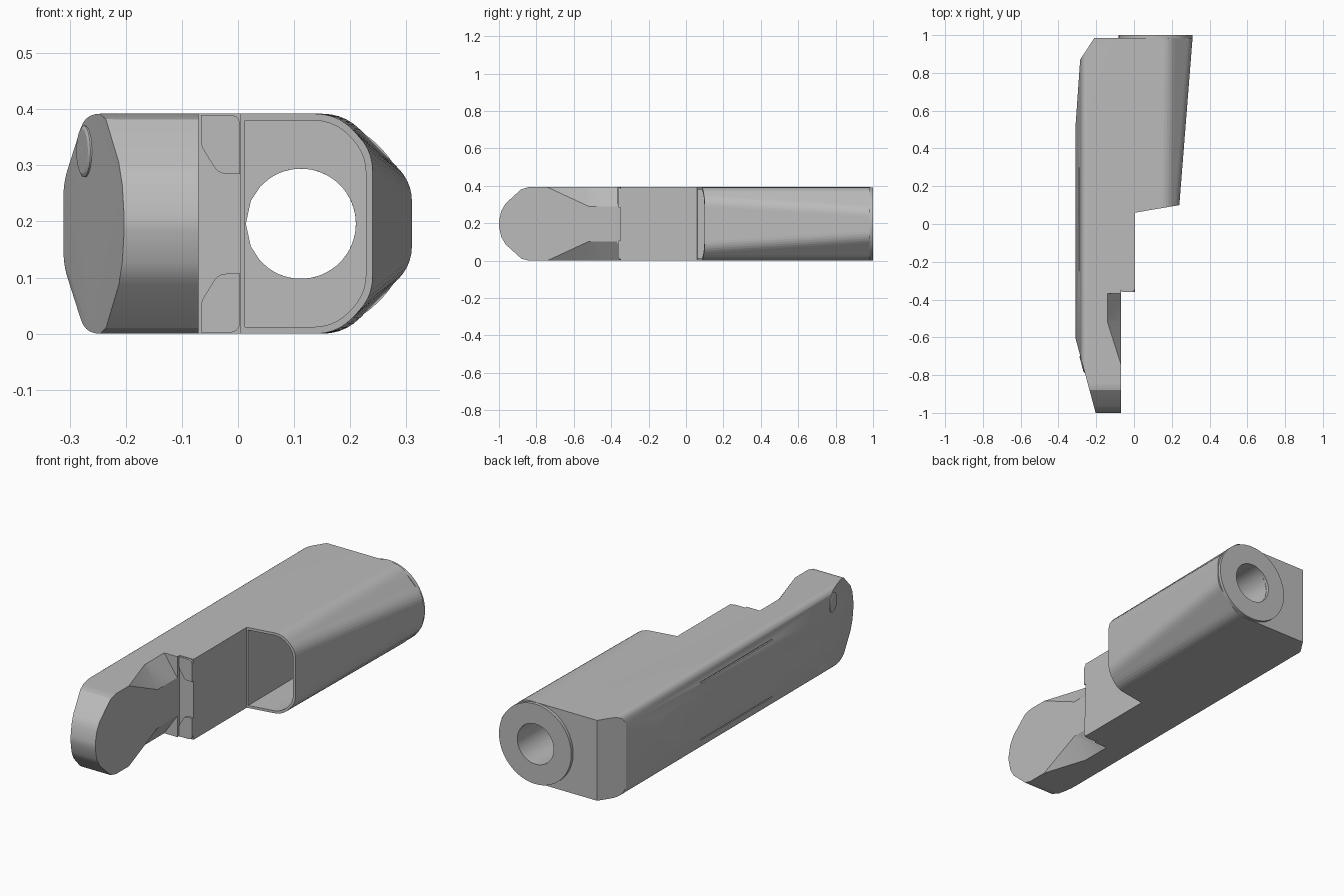
import bpy, bmesh, math
from mathutils import Vector

if "Cube" in bpy.data.objects:
    bpy.data.objects.remove(bpy.data.objects["Cube"])

H = 0.392        # full height
MID = H / 2
BORE_X, BORE_R = 0.112, 0.098

grey = bpy.data.materials.new("plain grey")
grey.use_nodes = True
grey.diffuse_color = (0.5, 0.5, 0.5, 1)
grey.node_tree.nodes["Principled BSDF"].inputs["Base Color"].default_value = (0.5, 0.5, 0.5, 1)


def rounded(corners, n=5):
    """Closed outline with softened corners; each corner is (x, z, radius)."""
    out = []
    for i, (x, z, r) in enumerate(corners):
        p = Vector((x, z))
        if r == 0:
            out.append(p)
            continue
        a = Vector(corners[i - 1][:2])
        b = Vector(corners[(i + 1) % len(corners)][:2])
        a = p + (a - p).normalized() * r
        b = p + (b - p).normalized() * r
        for k in range(n + 1):
            t = k / n
            out.append(a * (1 - t) ** 2 + p * 2 * t * (1 - t) + b * t * t)
    return out


def circle(cx, cz, r, n=64):
    return [Vector((cx + r * math.cos(2 * math.pi * i / n),
                    cz + r * math.sin(2 * math.pi * i / n))) for i in range(n)]


def at(y, pts):
    return [(p[0], y, p[1]) for p in pts]


def loft(rings, loop=False):
    """Solid through matching rings; a loop joins the last ring to the first."""
    bm = bmesh.new()
    rings = [[bm.verts.new(p) for p in ring] for ring in rings]
    n = len(rings[0])
    for a, b in zip(rings, rings[1:] + rings[:1] if loop else rings[1:]):
        for i in range(n):
            j = (i + 1) % n
            bm.faces.new((a[i], a[j], b[j], b[i]))
    if not loop:
        bm.faces.new(rings[0])
        bm.faces.new(rings[-1])
    return bm


def hull(points):
    bm = bmesh.new()
    for p in points:
        bm.verts.new(p)
    bmesh.ops.convex_hull(bm, input=bm.verts[:])
    return bm


def slice_off(bm, point, normal):
    """Remove everything beyond a plane and close the cut."""
    bmesh.ops.bisect_plane(bm, geom=bm.verts[:] + bm.edges[:] + bm.faces[:], dist=1e-5,
                           plane_co=point, plane_no=normal, clear_outer=True)
    bmesh.ops.holes_fill(bm, edges=[e for e in bm.edges if e.is_boundary], sides=0)


def make(name, bm):
    bmesh.ops.recalc_face_normals(bm, faces=bm.faces[:])
    mesh = bpy.data.meshes.new(name)
    bm.to_mesh(mesh)
    bm.free()
    mesh.materials.append(grey)
    ob = bpy.data.objects.new(name, mesh)
    bpy.context.collection.objects.link(ob)
    return ob


def activate(ob):
    bpy.ops.object.select_all(action='DESELECT')
    ob.select_set(True)
    bpy.context.view_layer.objects.active = ob


def cut(ob, bm):
    cutter = make("cutter", bm)
    cutter.hide_render = True
    mod = ob.modifiers.new("cut", 'BOOLEAN')
    mod.operation = 'DIFFERENCE'
    mod.solver = 'EXACT'
    mod.object = cutter
    activate(ob)
    bpy.ops.object.modifier_apply(modifier=mod.name)
    bpy.data.objects.remove(cutter)


def smooth(ob):
    activate(ob)
    bpy.ops.object.shade_smooth_by_angle(angle=math.radians(25))
    ob.modifiers.new("even shading", 'WEIGHTED_NORMAL').keep_sharp = True


def box(x0, x1, y0, y1, z0, z1):
    pts = [(x0, z0), (x1, z0), (x1, z1), (x0, z1)]
    return loft([at(y0, pts), at(y1, pts)])


# Long body: chamfered outer side, canted ends, rounded nose
section = rounded([(0.005, 0, 0), (0.005, H, 0), (-0.272, H, 0.026), (-0.311, 0.27, 0.025),
                   (-0.311, H - 0.27, 0.025), (-0.272, 0, 0.026)])
body_bm = loft([at(-1, section), at(0.985, section)])
side_line = [(-0.203, -1.0), (-0.311, -0.6), (-0.311, 0.5), (-0.285, 0.87), (-0.21, 0.985)]
for (xa, ya), (xb, yb) in zip(side_line, side_line[1:]):
    if xa != xb:
        slice_off(body_bm, (xa, ya, 0), (ya - yb, xb - xa, 0))
nose = [(-0.84, H), (-0.88, 0.382), (-0.965, 0.305), (-0.988, 0.265), (-1.0, 0.21)]
for (ya, za), (yb, zb) in zip(nose, nose[1:]):
    ny, nz = zb - za, ya - yb
    slice_off(body_bm, (0, ya, za), (0, ny, nz))
    slice_off(body_bm, (0, ya, H - za), (0, ny, -nz))
body = make("long_body", body_bm)

# Step down to the narrow grip, then the tapering neck hollows
cut(body, box(-0.07, 0.2, -1.2, -0.35, -0.1, 0.5))
for up in (True, False):
    wedge = [(x, y, z) for y in (-0.368, -0.52)
             for x, z in ((-0.049, 0.259), (-0.161, 0.422), (-0.049, 0.422))]
    wedge.append((-0.049, -0.871, 0.422))
    cut(body, hull([(x, y, z if up else H - z) for x, y, z in wedge]))

# Thin grooves along the outer side
for z in (0.335, H - 0.335):
    cut(body, box(-0.33, -0.284, -0.25, 0.3, z - 0.003, z + 0.003))
smooth(body)

# Shoulder tabs beside the neck
for name, up in (("upper_shoulder_tab", True), ("lower_shoulder_tab", False)):
    tab = rounded([(-0.066, H - 0.002, 0), (-0.066, 0.335, 0.01), (-0.035, 0.285, 0.015),
                   (0.004, 0.285, 0), (0.004, H - 0.002, 0.02)])
    pts = [(p.x, p.y if up else H - p.y) for p in tab]
    smooth(make(name, loft([at(-0.36, pts), at(-0.345, pts)])))


# Flared housing beside the body: open at the front, bored through at the back
def housing_outline(y, inset=0.0):
    t = (y - 0.1) / 0.885
    right = 0.24 + 0.07 * t - inset
    top_x = 0.178 + 0.012 * t - inset * 0.4
    side_z = 0.325 - 0.055 * t - inset * 0.4
    left = 0.005 + inset * 0.6
    top = H - inset
    pts = rounded([(left, H - top, 0), (left, top, 0), (top_x, top, 0.04),
                   (right, side_z, 0.035), (right, H - side_z, 0.035), (top_x, H - top, 0.04)])
    return [a.lerp(b, k / 8) for a, b in zip(pts, pts[1:] + pts[:1]) for k in range(8)]


def slanted(pts):
    return [(p.x, 0.06 + 0.17 * (p.x - 0.005), p.y) for p in pts]


centre = Vector((BORE_X, MID))
bore = [centre + (p - centre).normalized() * BORE_R for p in housing_outline(0.985)]
smooth(make("flared_housing", loft([
    slanted(housing_outline(0.1)), at(0.985, housing_outline(0.985)),
    at(0.985, bore), at(0.72, bore),
    at(0.72, housing_outline(0.72, 0.012)), slanted(housing_outline(0.1, 0.012))], loop=True)))

# Rear collar around the bore
outer, inner = circle(0.114, MID, 0.195), circle(BORE_X, MID, BORE_R)
smooth(make("rear_collar", loft([at(0.98, outer), at(1.0, outer), at(1.0, inner),
                                 at(0.98, inner)], loop=True)))

# Round button on the canted front side
button = make("round_button", loft([at(-0.006, circle(0, 0, 0.046, 32)),
                                    at(0.002, circle(0, 0, 0.046, 32)),
                                    at(0.005, circle(0, 0, 0.04, 32))]))
button.rotation_euler.z = math.atan2(0.966, -0.256)
button.location = (-0.273, -0.743, 0.325)
smooth(button)
